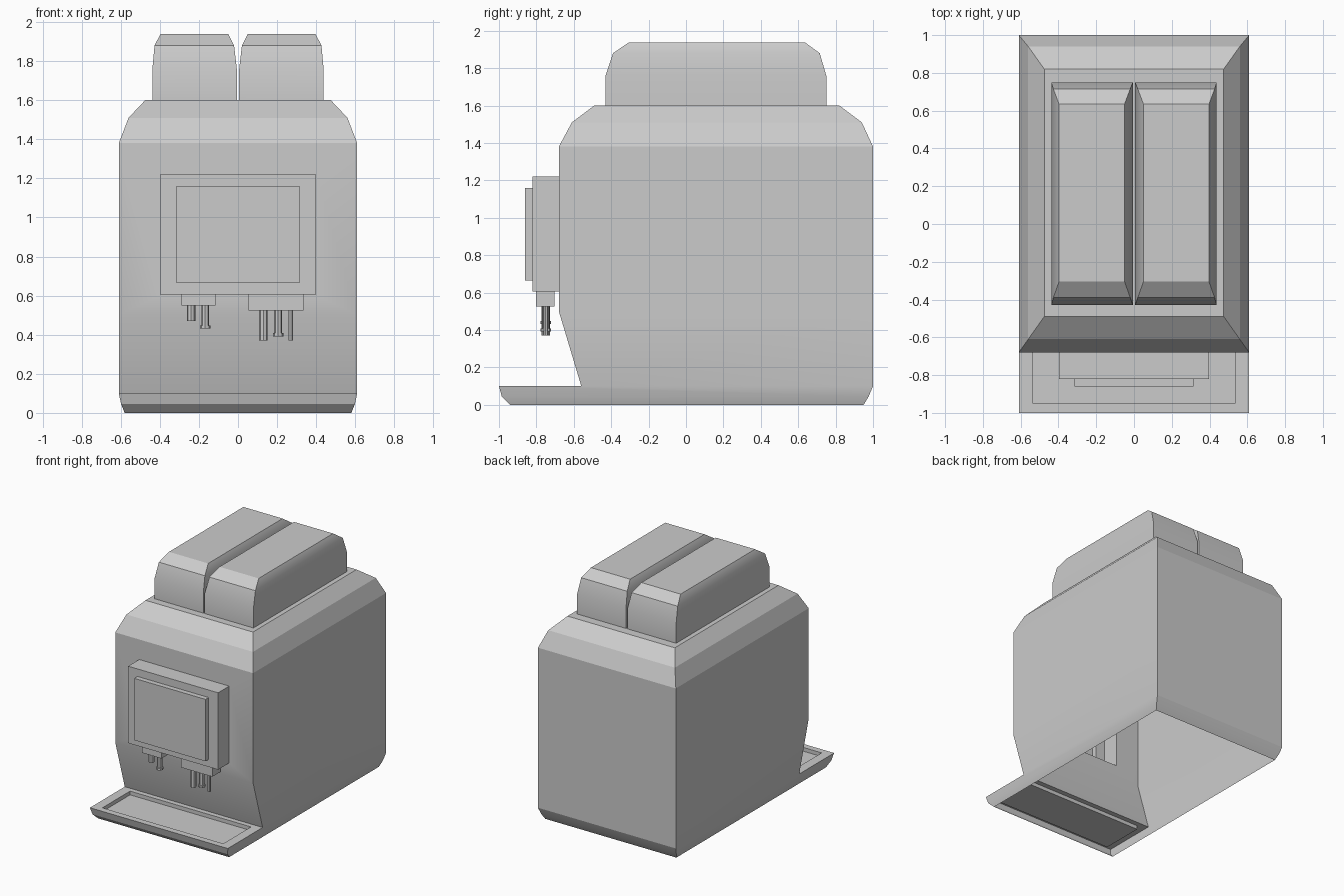
import bpy, bmesh, math
from mathutils import Matrix, Vector

if "Cube" in bpy.data.objects:
    bpy.data.objects.remove(bpy.data.objects["Cube"])


def finish(bm, name, angle):
    bmesh.ops.dissolve_degenerate(bm, dist=1e-4, edges=bm.edges[:])
    bmesh.ops.recalc_face_normals(bm, faces=bm.faces[:])
    me = bpy.data.meshes.new(name)
    bm.to_mesh(me)
    bm.free()
    ob = bpy.data.objects.new(name, me)
    bpy.context.collection.objects.link(ob)
    bpy.ops.object.select_all(action='DESELECT')
    ob.select_set(True)
    bpy.context.view_layer.objects.active = ob
    bpy.ops.object.shade_smooth_by_angle(angle=math.radians(angle))
    return ob


def loft(bm, rings):
    """Stack rectangles (x0, x1, y0, y1, z), cap the top, return the front faces."""
    loops = [[bm.verts.new(p) for p in
              ((x0, y0, z), (x1, y0, z), (x1, y1, z), (x0, y1, z))]
             for x0, x1, y0, y1, z in rings]
    fronts = []
    for a, b in zip(loops, loops[1:]):
        for i in range(4):
            j = (i + 1) % 4
            f = bm.faces.new((a[i], a[j], b[j], b[i]))
            if i == 0:
                fronts.append(f)
    bm.faces.new(loops[-1])
    bm.normal_update()
    return fronts


def inset_to(bm, face, lo, hi):
    """Inset a face and fit the inner loop to the box lo..hi."""
    bmesh.ops.inset_individual(bm, faces=[face], thickness=0.01)
    c = face.calc_center_median()
    for v in face.verts:
        v.co = Vector([lo[i] if v.co[i] < c[i] else hi[i] for i in range(3)])


# Housing, open underneath
bm = bmesh.new()
body = [(0.58, -0.94, 0.95, 0), (0.598, -0.985, 0.977, 0.045),
        (0.61, -1, 1, 0.1), (0.61, -0.56, 1, 0.1), (0.61, -0.68, 1, 0.5),
        (0.61, -0.68, 1, 1.38), (0.56, -0.61, 0.94, 1.51),
        (0.475, -0.49, 0.82, 1.6)]
fronts = loft(bm, [(-w, w, y0, y1, z) for w, y0, y1, z in body])
tray, wall = fronts[2], fronts[4]

# Recess in the drip tray
for z in (0.1, 0.07):
    inset_to(bm, tray, (-0.535, -0.95, z), (0.535, -0.6, z))

# Dispenser head and screen pulled out of the front wall
for x, z0, z1, ys in ((0.398, 0.605, 1.22, (-0.68, -0.82)),
                      (0.315, 0.665, 1.16, (-0.82, -0.86))):
    for y in ys:
        inset_to(bm, wall, (-x, y, z0), (x, y, z1))
finish(bm, "housing", 20)

# Bean hoppers
for side, name in ((-1, "left_hopper"), (1, "right_hopper")):
    bm = bmesh.new()
    rings = []
    for inner, outer, y0, y1, z in ((0.006, 0.438, -0.43, 0.75, 1.595),
                                    (0.006, 0.438, -0.43, 0.75, 1.76),
                                    (0.02, 0.427, -0.39, 0.715, 1.88),
                                    (0.05, 0.397, -0.305, 0.635, 1.938)):
        a, b = sorted((side * inner, side * outer))
        rings.append((a, b, y0, y1, z))
    loft(bm, rings)
    finish(bm, name, 32)

# Nozzle blocks under the dispenser head
for name, x0, x1, z0 in (("small_nozzle_block", -0.288, -0.115, 0.55),
                         ("large_nozzle_block", 0.055, 0.335, 0.525)):
    bm = bmesh.new()
    size = Matrix.Diagonal((x1 - x0, 0.1, 0.607 - z0, 1))
    bmesh.ops.create_cube(bm, size=1, matrix=Matrix.Translation(
        ((x0 + x1) / 2, -0.752, (0.607 + z0) / 2)) @ size)
    finish(bm, name, 20)

# Nozzles: x, radius, bottom, top, has a wider tip
for i, (x, r, z0, z1, tip) in enumerate((
        (-0.24, 0.022, 0.47, 0.56, False), (-0.168, 0.02, 0.432, 0.56, True),
        (0.13, 0.022, 0.37, 0.535, False), (0.205, 0.02, 0.392, 0.535, True),
        (0.27, 0.012, 0.37, 0.535, False))):
    bm = bmesh.new()
    parts = [(r, z0, z1)] + ([(0.027, z0, z0 + 0.016)] if tip else [])
    for rad, a, b in parts:
        bmesh.ops.create_cone(bm, cap_ends=True, segments=8, radius1=rad,
                              radius2=rad, depth=b - a,
                              matrix=Matrix.Translation((x, -0.75, (a + b) / 2)))
    finish(bm, f"nozzle_{i + 1}", 30)
